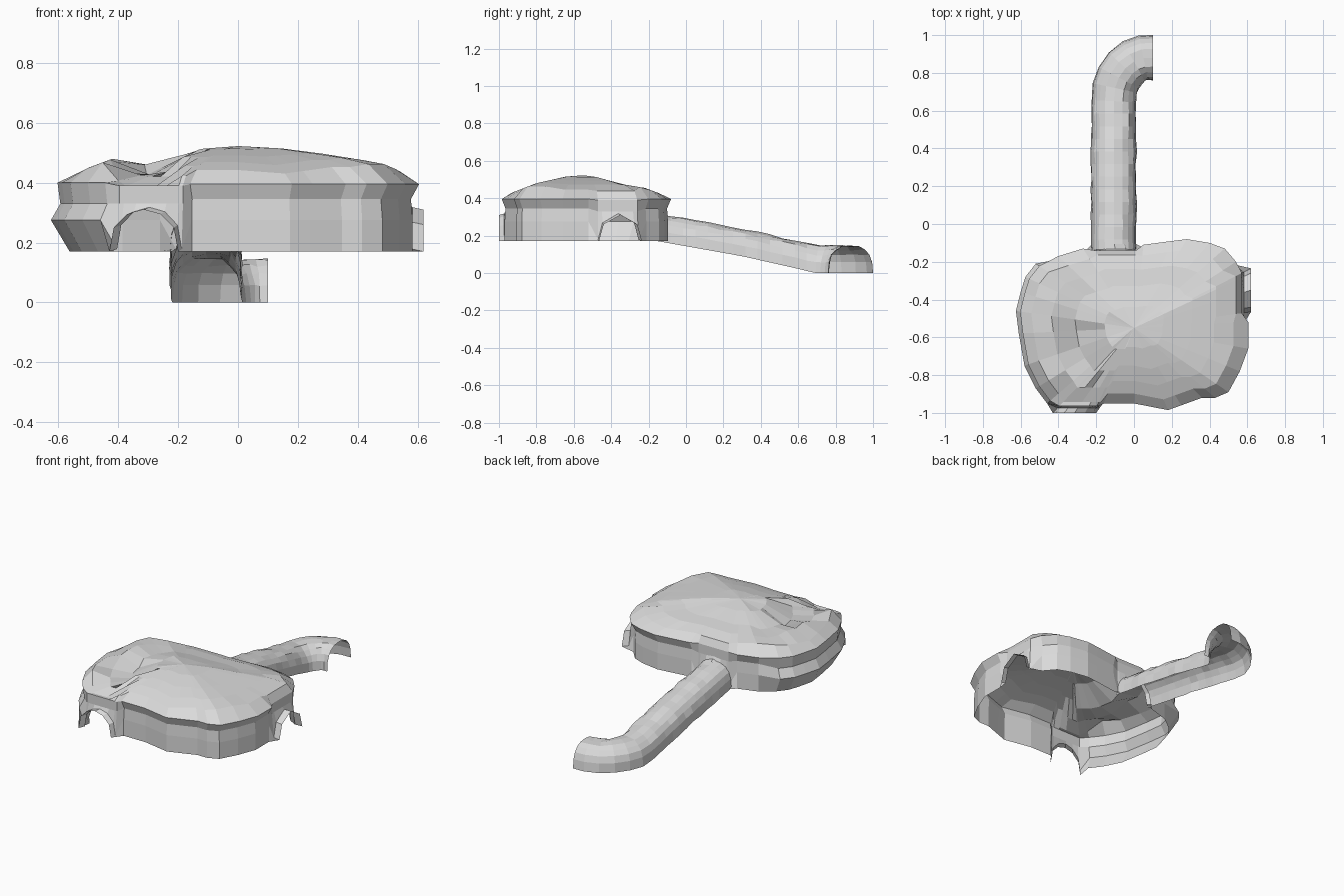
import bpy, bmesh, math, random
from mathutils import Vector

if "Cube" in bpy.data.objects:
    bpy.data.objects.remove(bpy.data.objects["Cube"])

random.seed(4)

rock = bpy.data.materials.new("grey rock")
rock.diffuse_color = (0.7, 0.7, 0.7, 1)
rock.use_nodes = True
rock.node_tree.nodes["Principled BSDF"].inputs["Base Color"].default_value = rock.diffuse_color


def make_object(name, rows, closed):
    """Skin a list of equally long point rows; closed joins each row into a loop."""
    bm = bmesh.new()
    grid = [[bm.verts.new(p) for p in row] for row in rows]
    n = len(rows[0])
    for a, b in zip(grid, grid[1:]):
        for i in range(n if closed else n - 1):
            j = (i + 1) % n
            bm.faces.new((a[i], a[j], b[j], b[i]))
    bmesh.ops.remove_doubles(bm, verts=bm.verts, dist=0.0005)
    bmesh.ops.recalc_face_normals(bm, faces=bm.faces)
    # open shells: make sure the upper side is the outside
    if max(bm.faces, key=lambda f: f.calc_center_median().z).normal.z < 0:
        bmesh.ops.reverse_faces(bm, faces=bm.faces)
    mesh = bpy.data.meshes.new(name)
    bm.to_mesh(mesh)
    bm.free()
    mesh.materials.append(rock)
    obj = bpy.data.objects.new(name, mesh)
    bpy.context.collection.objects.link(obj)
    return obj


def lerp_table(table, t):
    """Piecewise linear lookup."""
    if t <= table[0][0]:
        return table[0][1]
    for (a, va), (b, vb) in zip(table, table[1:]):
        if t <= b:
            return va + (vb - va) * (t - a) / (b - a)
    return table[-1][1]


# Cavern roof: height profiles seen from the front and from the side
ROOF_X = [(-0.6, 0.40), (-0.5, 0.45), (-0.42, 0.48), (-0.39, 0.46), (-0.25, 0.46),
          (-0.12, 0.515), (0, 0.525), (0.2, 0.51), (0.42, 0.475), (0.5, 0.46), (0.61, 0.40)]
ROOF_Y = [(-0.98, 0.40), (-0.93, 0.43), (-0.8, 0.48), (-0.6, 0.525), (-0.5, 0.52),
          (-0.35, 0.475), (-0.22, 0.455), (-0.1, 0.41)]


def roof(x, y):
    z = min(lerp_table(ROOF_X, x), lerp_table(ROOF_Y, y))
    if -0.41 < x < -0.2 and y < -0.55:      # valley behind the front entrance
        z -= 0.035
    return z


# Cavern outline: x, y and, at the three entrances, the arch height
G = 0.17
OUTLINE = [
    (-0.27, -0.13), (-0.40, -0.17), (-0.52, -0.21), (-0.575, -0.28), (-0.60, -0.36),
    (-0.625, -0.46), (-0.61, -0.58), (-0.58, -0.75), (-0.52, -0.87), (-0.46, -0.95),
    (-0.43, -1.0, G), (-0.415, -1.0, 0.25), (-0.37, -1.0, 0.295), (-0.315, -1.0, 0.31),
    (-0.26, -1.0, 0.295), (-0.215, -1.0, 0.25), (-0.20, -1.0, G),
    (-0.16, -0.95), (0, -0.95), (0.18, -0.985), (0.25, -0.96), (0.36, -0.92),
    (0.43, -0.92), (0.50, -0.89), (0.56, -0.78), (0.605, -0.66), (0.605, -0.52),
    (0.62, -0.465, G), (0.62, -0.44, 0.26), (0.62, -0.35, 0.31), (0.62, -0.26, 0.26),
    (0.62, -0.235, G),
    (0.54, -0.20), (0.48, -0.13), (0.40, -0.10), (0.28, -0.08), (0.20, -0.09), (0.05, -0.11),
    (0.01, -0.105, G), (-0.005, -0.105, 0.24), (-0.05, -0.105, 0.295), (-0.105, -0.105, 0.315),
    (-0.16, -0.105, 0.295), (-0.205, -0.105, 0.24), (-0.22, -0.105, G),
]
CENTRE = Vector((0, -0.55))


def wall_profile(p):
    """(scale, height) from the ground to the rim for one outline point."""
    if len(p) == 3:                          # entrance arch, set forward of the wall
        b = p[2]
        return [(1, b), (0.94, b + 0.008), (0.92, max(b + 0.02, 0.33)), (0.92, 0.39)]
    if p[0] < -0.4:                          # bulging left side
        return [(0.9, G), (1, 0.275), (0.95, 0.33), (0.965, 0.40)]
    return [(0.965, G), (0.965, 0.275), (0.955, 0.345), (1.0, 0.395)]


columns = []
for p in OUTLINE:
    flat = Vector(p[:2]) - CENTRE
    col = []
    for s, z in wall_profile(p):
        q = CENTRE + flat * s
        col.append((q.x, q.y, z))
    for s in (0.87, 0.7, 0.5, 0.25, 0):
        q = CENTRE + flat * s
        col.append((q.x, q.y, roof(q.x, q.y)))
    columns.append(col)
make_object("cavern_shell", list(zip(*columns)), True)

# Sloping tunnel: an open half pipe that bends right at its far end
path = [(-0.107, -0.15 + 0.0667 * i) for i in range(13)]
path += [(-0.1, 0.72), (-0.08, 0.775), (-0.045, 0.825), (0.0, 0.86), (0.05, 0.878), (0.1, 0.88)]
SIDES = 10
rows = []
for i, (x, y) in enumerate(path):
    a = Vector(path[max(i - 1, 0)])
    b = Vector(path[min(i + 1, len(path) - 1)])
    d = (b - a).normalized()
    if i == len(path) - 1:
        d = Vector((1, 0))
    side = Vector((d.y, -d.x))
    floor = lerp_table([(-0.15, 0.17), (0.3, 0.09), (0.7, 0.0)], y)
    row = []
    for k in range(SIDES + 1):
        t = math.pi * k / SIDES
        bump = random.uniform(0.96, 1.03) if 0 < i < len(path) - 1 else 1
        w = 0.12 * math.copysign(abs(math.cos(t)) ** 0.8, math.cos(t)) * bump
        h = 0.147 * math.sin(t) ** 0.8 * bump if 0 < k < SIDES else 0
        row.append((min(x + side.x * w, 0.1), min(y + side.y * w, 1.0), floor + h))
    rows.append(row)
make_object("tunnel", rows, False)
